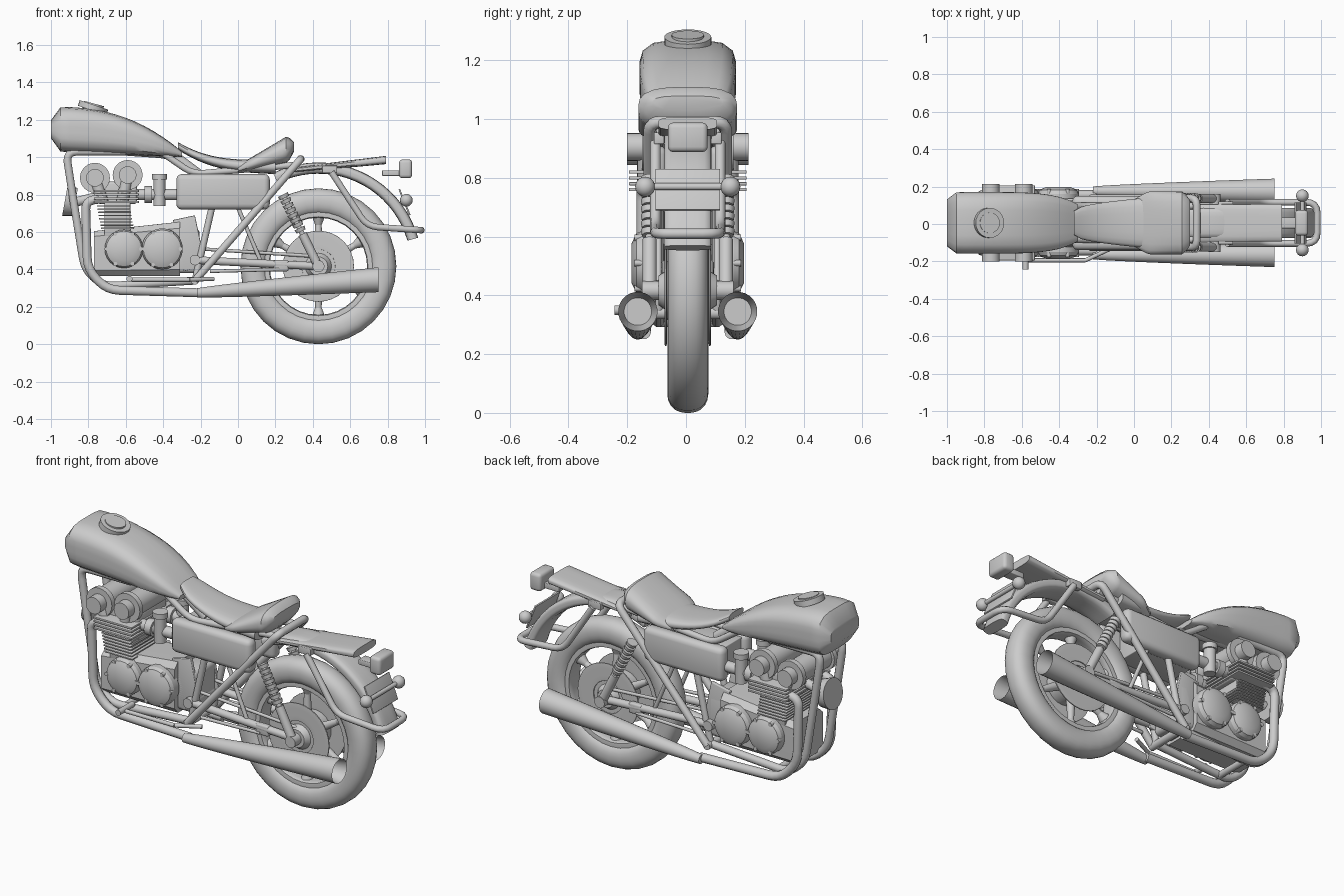
import bpy, bmesh
from math import sin, cos, pi, radians
from mathutils import Vector, Matrix

if "Cube" in bpy.data.objects:
    bpy.data.objects.remove(bpy.data.objects["Cube"])

GREY = (.6, .6, .6, 1)
paint = bpy.data.materials.new("plain grey")
paint.use_nodes = True
paint.diffuse_color = GREY
paint.node_tree.nodes["Principled BSDF"].inputs["Base Color"].default_value = GREY


def finish(name, mesh, mirror):
    """Shade and link a part, mirrored to the other side when asked."""
    mesh.materials.clear()
    mesh.materials.append(paint)
    for face in mesh.polygons:
        face.use_smooth = True
    mesh.set_sharp_from_angle(angle=radians(40))
    part = bpy.data.objects.new(name, mesh)
    bpy.context.scene.collection.objects.link(part)
    part.location.y = .006
    if mirror:
        part.modifiers.new("mirror", "MIRROR").use_axis = (False, True, False)


def finish_bmesh(name, bm, mirror):
    bmesh.ops.recalc_face_normals(bm, faces=bm.faces)
    mesh = bpy.data.meshes.new(name)
    bm.to_mesh(mesh)
    bm.free()
    finish(name, mesh, mirror)


def oval(power, count=24):
    """Unit rounded square (power 2 is a circle)."""
    points = []
    for i in range(count):
        a = 2 * pi * (i + .5) / count
        scale = (abs(cos(a)) ** power + abs(sin(a)) ** power) ** (-1 / power)
        points.append((scale * cos(a), scale * sin(a)))
    return points


def bridge(bm, rings, closed=False):
    """Skin rings of vertices; returns the end cap of an open skin."""
    following = rings[1:] + rings[:1] if closed else rings[1:]
    for a, b in zip(rings, following):
        for i in range(len(a)):
            bm.faces.new((a[i - 1], a[i], b[i], b[i - 1]))
    if not closed:
        bm.faces.new(rings[0])
        return bm.faces.new(rings[-1])


def loft(name, start, end, rule, power=2, y=0, steps=14, hollow=False):
    """Skin along x; rule(t) gives half width, middle height and half height."""
    bm = bmesh.new()
    rings = []
    for i in range(steps + 1):
        t = i / steps
        wide, middle, tall = rule(t)
        rings.append([bm.verts.new((start + (end - start) * t, y + wide * u, middle + tall * v))
                      for u, v in oval(power)])
    cap = bridge(bm, rings)
    bmesh.ops.recalc_face_normals(bm, faces=bm.faces)
    if hollow:
        bmesh.ops.inset_region(bm, faces=[cap], thickness=.02)
        bmesh.ops.translate(bm, verts=cap.verts, vec=(-.1, 0, 0))
    finish_bmesh(name, bm, y > 0)


def hoop(name, radius, deep, wide, power, y=0, first=0, sweep=360, steps=32):
    """Rounded section swept round the rear axle."""
    bm = bmesh.new()
    full = sweep == 360
    rings = []
    for i in range(steps if full else steps + 1):
        a = radians(first + sweep * i / steps)
        rings.append([bm.verts.new((AXLE[0] + (radius + deep * u) * cos(a), y + wide * v,
                                    AXLE[1] + (radius + deep * u) * sin(a))) for u, v in oval(power)])
    bridge(bm, rings, full)
    finish_bmesh(name, bm, y > 0)


def cylinder(name, a, b, radius, tip, mirror):
    a, b = Vector(a), Vector(b)
    bm = bmesh.new()
    turn = (b - a).to_track_quat("Z", "Y").to_matrix().to_4x4()
    bmesh.ops.create_cone(bm, cap_ends=True, segments=24, radius1=radius, radius2=tip or radius,
                          depth=(b - a).length, matrix=Matrix.Translation((a + b) / 2) @ turn)
    finish_bmesh(name, bm, mirror)


def rod(name, a, b, y, radius, tip=None):
    """Straight rod between two side-view spots; a pair when y is not zero."""
    cylinder(name, (a[0], y, a[1]), (b[0], y, b[1]), radius, tip, y > 0)


def drum(name, spot, inner, outer, radius, tip=None):
    """Cylinder lying across the machine; one full-width piece when inner is zero."""
    cylinder(name, (spot[0], inner or -outer, spot[1]), (spot[0], outer, spot[1]), radius, tip, inner > 0)


def box(name, spot, length, height, inner, outer, bevel=.004, tilt=0):
    """Bevelled box; one full-width piece when inner is zero."""
    low = inner or -outer
    bm = bmesh.new()
    bmesh.ops.create_cube(bm, size=1, matrix=Matrix.Translation((spot[0], (low + outer) / 2, spot[1]))
                          @ Matrix.Rotation(radians(tilt), 4, "Y")
                          @ Matrix.Diagonal((length, outer - low, height, 1)))
    bmesh.ops.bevel(bm, geom=bm.edges[:], offset=bevel, segments=3, profile=.5, affect="EDGES")
    finish_bmesh(name, bm, inner > 0)


def tube(name, spots, y, radius, across=False, fillet=.06):
    """Bent pipe through side-view spots; across joins both sides in one piece."""
    points = [Vector((x, y, z)) for x, z in spots]
    if across:
        points += [Vector((p.x, -y, p.z)) for p in reversed(points)]
    path = [points[0]]
    for a, b, c in zip(points, points[1:], points[2:]):
        reach = min(fillet, (a - b).length * .45, (c - b).length * .45)
        s, e = b + (a - b).normalized() * reach, b + (c - b).normalized() * reach
        path += [s.lerp(b, i / 4).lerp(b.lerp(e, i / 4), i / 4) for i in range(5)]
    path.append(points[-1])
    curve = bpy.data.curves.new(name, "CURVE")
    curve.dimensions = "3D"
    curve.bevel_depth, curve.bevel_resolution, curve.use_fill_caps = radius, 3, True
    spline = curve.splines.new("POLY")
    spline.points.add(len(path) - 1)
    for point, place in zip(spline.points, path):
        point.co = (*place, 1)
    holder = bpy.data.objects.new(name, curve)
    mesh = bpy.data.meshes.new_from_object(holder)
    bpy.data.objects.remove(holder)
    finish(name, mesh, y > 0 and not across)


# Shared side-view spots (x, z)
AXLE = Vector((.43, .417))
PIVOT = Vector((-.23, .45))
CRADLE_END = (-.23, .34)
CARBURETTOR = Vector((-.42, .8))
SHOCK_TOP = Vector((.24, .8))

# Rear wheel
hoop("tyre", .345, .072, .07, 2.4)
hoop("rim", .28, .02, .05, 8)
hoop("brake_disc", .14, .05, .004, 8, y=.075)
drum("hub", AXLE, 0, .07, .1)
drum("hub_cap", AXLE, .07, .1, .07, .05)
drum("axle", AXLE, 0, .15, .02)
for i in range(6):
    way = Vector((sin(i * pi / 3), cos(i * pi / 3)))
    rod("spoke", AXLE + way * .08, AXLE + way * .22, 0, .026, .017)
    rod("spoke_flare", AXLE + way * .22, AXLE + way * .27, 0, .017, .036)


# Fuel tank with filler
def tank_shape(t):
    nose = min(1, .4 + 8 * t)
    top = 1.27 - .24 * t ** 2.5
    bottom = 1.03 - .03 * t
    wide = .165 * (.6 + .4 * nose) * (1 - .4 * t ** 6)
    return wide, (top + bottom) / 2, (top - bottom) / 2 * nose


loft("fuel_tank", -1, -.3, tank_shape, power=4)
rod("filler_ring", (-.78, 1.25), (-.77, 1.28), 0, .08)
rod("filler_cap", (-.78, 1.25), (-.77, 1.287), 0, .055)


# Seat with its raised rear cushion
def seat_shape(t):
    rise = (1 - t) ** 3
    return .065 + .08 * t ** .5, .95 + .11 * rise, .02 + .02 * t


def cushion_shape(t):
    ending = min(1, .3 + 6 * (1 - t))
    return .168 * min(1, .75 + t, .5 + .4 * ending + .1), .935 + .12 * t, (.022 + .058 * t) * ending


loft("seat", -.32, .2, seat_shape, power=3)
loft("seat_cushion", 0, .3, cushion_shape, power=3)

# Side covers and the box between them
box("side_cover", (-.08, .815), .5, .19, .07, .145, bevel=.03)
box("battery_box", (-.13, .81), .34, .17, 0, .09)

# Frame
tube("frame_cradle", [(-.6, 1.03), (-.92, 1.03), (-.88, .77), (-.82, .4), (-.72, .31), CRADLE_END], .1, .022)
tube("frame_rear_loop", [CRADLE_END, (.335, .99)], .13, .021, across=True, fillet=.04)
tube("frame_spine", [(-.92, 1.06), (-.36, 1.02), (-.2, .9)], 0, .03)
tube("frame_top_rail", [(-.4, 1.02), (-.24, .91), (.32, .96)], .09, .018)
rod("frame_seat_post", (-.14, .73), CRADLE_END, .1, .018)
rod("frame_brace", (0, .73), (.14, .4), .1, .011)
box("pivot_plate", (-.26, .54), .12, .28, .08, .1, tilt=-12)
drum("frame_front_cross_tube", (-.65, .31), 0, .1, .018)
drum("frame_rear_cross_tube", CRADLE_END, 0, .14, .021)

# Swing arm and shocks
rod("swing_arm", PIVOT, AXLE, .105, .021)
drum("swing_pivot", PIVOT, 0, .13, .028)
rod("chain_guard", (-.2, .51), (.42, .47), .08, .009)
rod("brake_stay", (-.15, .39), (.22, .4), .12, .009)
box("arm_clamp", (.23, .42), .08, .06, .09, .125, bevel=.01)
rod("shock_rod", SHOCK_TOP, AXLE, .13, .014)
rod("shock_body", SHOCK_TOP.lerp(AXLE, .55), SHOCK_TOP.lerp(AXLE, .95), .13, .024)
drum("shock_eye", AXLE, .1, .155, .032)
for i in range(8):
    rod("shock_coil", SHOCK_TOP.lerp(AXLE, i / 15), SHOCK_TOP.lerp(AXLE, (i + .7) / 15), .13, .03, .026)

# Engine block with round side covers
loft("crankcase", -.77, -.31, lambda t: (.13, .485 + .025 * t, .12 + .025 * t), power=12)
box("gearbox", (-.28, .5), .15, .24, 0, .1, bevel=.025)
for spot, radius in ((Vector((-.61, .51)), .103), (Vector((-.405, .51)), .11)):
    drum("engine_cover", spot, .11, .155, radius)
    drum("engine_cover_rim", spot, .155, .175, radius, radius * .92)
    drum("engine_cover_dome", spot, .175, .192, radius * .92, radius * .6)
    for i in range(6):
        way = Vector((cos(i * pi / 3), sin(i * pi / 3)))
        drum("cover_screw", spot + way * radius * .9, .14, .182, .011)

# Finned cylinders and head
box("cylinder_block", (-.645, .69), .14, .22, 0, .13)
for i in range(8):
    box("cylinder_fin", (-.645 - .003 * i, .62 + .017 * i), .176, .007, 0, .155, bevel=.001)
for i in range(4):
    box("head_fin", (-.65, .76 + .02 * i), .24, .011, 0, .2, bevel=.002)
box("cylinder_head", (-.645, .81), .21, .12, 0, .13, bevel=.015)
for spot in ((-.765, .89), (-.59, .905)):
    drum("cam_tube", spot, 0, .14, .065)
    drum("cam_flange", spot, .125, .155, .08)
    drum("cam_cap", spot, .15, .207, .047)
    rod("cam_post", spot, (spot[0] * .6 - .265, .76), .14, .032)

# Carburettors
rod("intake", (-.55, .8), (-.3, .8), .09, .03)
rod("intake_collar", (-.5, .8), (-.46, .8), .09, .045)
rod("carburettor", CARBURETTOR - Vector((0, .06)), CARBURETTOR + Vector((0, .08)), .1, .032)
rod("carburettor_lid", CARBURETTOR + Vector((0, .08)), CARBURETTOR + Vector((0, .11)), .1, .04)

# Horn between the front tubes
rod("horn", (-.925, .77), (-.87, .76), 0, .085, .075)
rod("horn_mount", (-.87, .76), (-.75, .79), 0, .025)


# Exhausts
def muffler_shape(t):
    radius = .025 + .042 * t ** .8
    return radius, .275 + .07 * t, radius


tube("exhaust_header", [(-.72, .78), (-.815, .765), (-.805, .4), (-.7, .29), (-.2, .275)], .15, .025, fillet=.08)
loft("muffler", -.22, .75, muffler_shape, y=.17, hollow=True)

# Foot controls on the right side
cylinder("shift_rod", (-.57, -.2, .345), (-.26, -.2, .345), .011, None, False)
cylinder("shift_rod_end", (-.26, -.2, .345), (-.13, -.14, .35), .011, None, False)
cylinder("foot_peg", (-.58, -.12, .35), (-.58, -.25, .35), .016, None, False)

# Mudguard and tail
hoop("mudguard", .525, .03, .08, 4, first=16, sweep=100, steps=20)
loft("tail_panel", .28, .79, lambda t: (.1, .93 + .055 * t, .014 + .008 * t), power=4)
box("stay_bracket", (.49, .935), .08, .04, .08, .115)
tube("tail_hoop", [(.5, .92), (.69, .63), (.98, .61)], .11, .018, across=True)
box("tail_light", (.896, .938), .07, .1, 0, .068, bevel=.018)
box("tail_light_arm", (.82, .915), .1, .03, 0, .03)
box("rear_plate", (.89, .76), .009, .15, 0, .11, bevel=.002, tilt=-22)
drum("signal_bar", (.9, .77), 0, .14, .012)
bm = bmesh.new()
bmesh.ops.create_uvsphere(bm, u_segments=16, v_segments=10, radius=.034,
                          matrix=Matrix.Translation((.9, .145, .77)))
finish_bmesh("turn_signal", bm, True)
